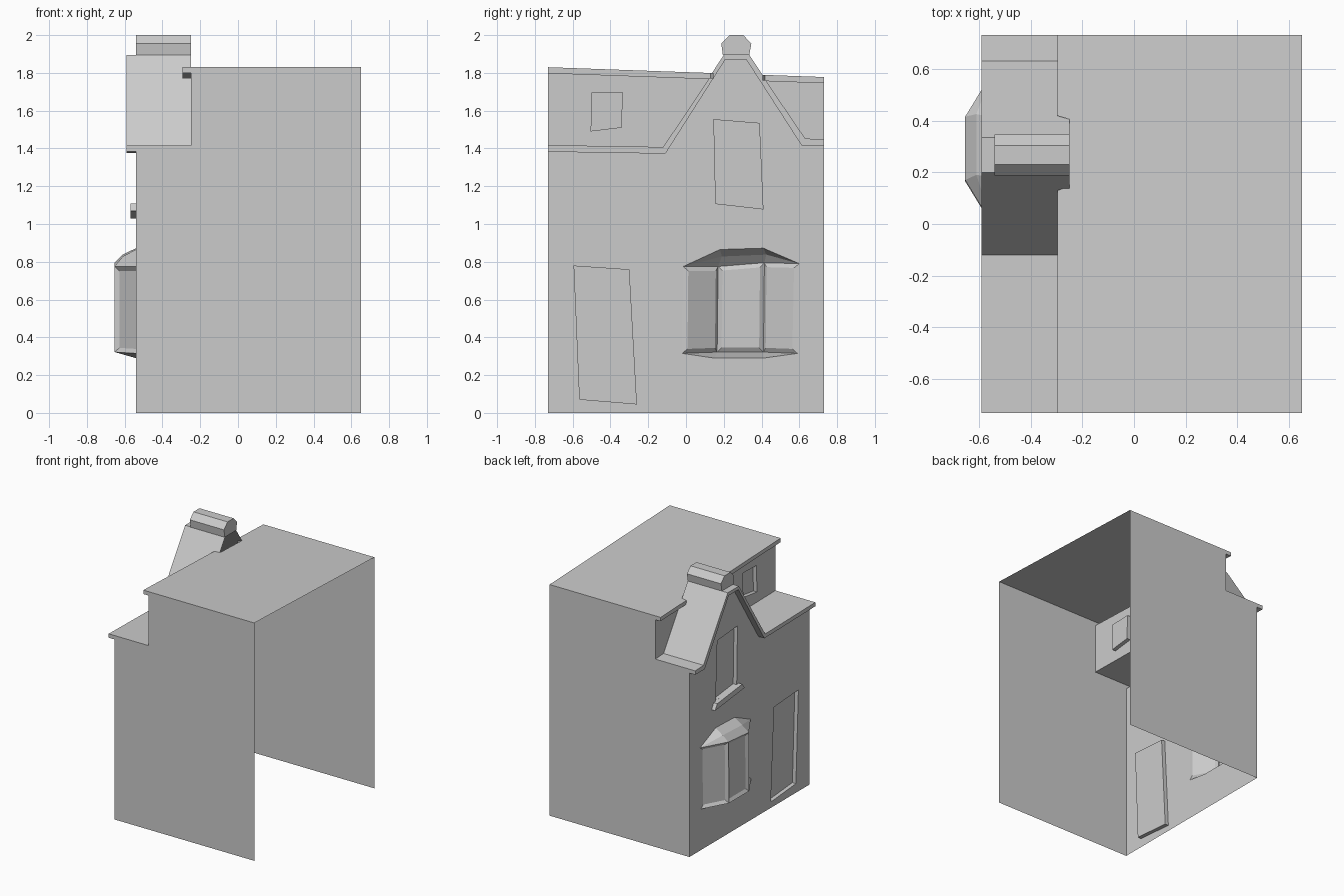
import bpy, bmesh
from mathutils import Vector

if "Cube" in bpy.data.objects:
    bpy.data.objects.remove(bpy.data.objects["Cube"])

FRONT, EAVE, BACK, REAR = -0.54, -0.59, -0.25, 0.65   # x planes
LIP, HALF = -0.295, 0.73


def finish(name, bm):
    me = bpy.data.meshes.new(name)
    bm.to_mesh(me)
    bm.free()
    ob = bpy.data.objects.new(name, me)
    bpy.context.collection.objects.link(ob)
    return ob


def shell(faces, ref, inward=False):
    """Flat faces from point lists, turned away from (or towards) ref."""
    bm = bmesh.new()
    for pts in faces:
        bm.faces.new([bm.verts.new(p) for p in pts])
    bmesh.ops.remove_doubles(bm, verts=bm.verts, dist=1e-4)
    bm.normal_update()
    for f in bm.faces:
        out = f.normal.dot(f.calc_center_median() - Vector(ref)) > 0
        if out == inward:
            f.normal_flip()
    bm.normal_update()
    return bm


def at(x, prof):
    return [(x, y, z) for y, z in prof]


def prism_faces(prof, x0, x1, ends):
    a, b = at(x0, prof), at(x1, prof)
    n = len(prof)
    sides = [[a[i], a[(i + 1) % n], b[(i + 1) % n], b[i]] for i in range(n)]
    return sides + [at(x, prof) for x in ends]


def centre(prof, x):
    n = len(prof)
    return (x, sum(p[0] for p in prof) / n, sum(p[1] for p in prof) / n)


def recess(name, prof, x, depth=0.03):
    finish(name, shell(prism_faces(prof, x, x + depth, [x + depth]),
                       centre(prof, x - 0.001), inward=True))


def wall(name, x, outline, holes):
    """Wall facing -x with openings."""
    bm = bmesh.new()
    for loop in [outline] + holes:
        vs = [bm.verts.new(p) for p in at(x, loop)]
        for i, v in enumerate(vs):
            bm.edges.new((v, vs[(i + 1) % len(vs)]))
    bmesh.ops.triangle_fill(bm, use_beauty=True, use_dissolve=False,
                            edges=bm.edges[:], normal=(-1, 0, 0))
    bm.normal_update()
    for f in bm.faces:
        if f.normal.x > 0:
            f.normal_flip()
    finish(name, bm)


def roof_z(y):
    return 1.83 - 0.052 * (y + HALF) / (2 * HALF)


# Crooked openings, as (y, z)
door = [(-.595, .78), (-.30, .76), (-.26, .045), (-.565, .07)]
gable_window = [(.145, 1.555), (.39, 1.535), (.41, 1.077), (.155, 1.106)]
attic_window = [(-.50, 1.695), (-.335, 1.70), (-.34, 1.51), (-.505, 1.49)]
bay_hole = [(-.015, .775), (.18, .865), (.41, .872), (.60, .79),
            (.59, .315), (.41, .29), (.15, .29), (-.02, .315)]

# Lower roof and gable: top and bottom edge of the eaves band
outer = [(-.73, 1.415), (-.12, 1.405), (.20, 1.895), (.335, 1.895), (.63, 1.45), (.73, 1.445)]
lower = [(-.73, 1.385), (-.11, 1.375), (.205, 1.87), (.322, 1.87), (.615, 1.415), (.73, 1.415)]
bm = bmesh.new()
rows = [[bm.verts.new(p) for p in at(x, prof)] for x, prof in
        ((BACK, outer), (EAVE, outer), (EAVE, lower), (FRONT, lower))]
for r, s in zip(rows, rows[1:]):
    for j in range(len(r) - 1):
        bm.faces.new((r[j], r[j + 1], s[j + 1], s[j]))
finish("gable_roof", bm)

# Front wall with door, window and bay
wall("front_wall", FRONT, [(-HALF, 0)] + lower + [(HALF, 0)],
     [door, gable_window, bay_hole])
recess("door", door, FRONT)
recess("gable_window", gable_window, FRONT)

# Set-back attic wall either side of the gable
t = 0.03
wall("attic_wall", BACK,
     [(-.73, 1.415), (-.12, 1.405), (.125, roof_z(.125) - t), (-.73, roof_z(-.73) - t)],
     [attic_window])
wall("attic_wall_short", BACK,
     [(.63, 1.45), (.73, 1.445), (.73, roof_z(.73) - t), (.42, roof_z(.42) - t)], [])
recess("attic_window", attic_window, BACK)

# Window sill
sill = [(.13, 1.109), (.435, 1.074), (.46, 1.03), (.10, 1.07)]
finish("window_sill", shell(prism_faces(sill, -.57, FRONT, [-.57]), centre(sill, -.55)))

# Ridge cap on the gable
cap = [(.195, 1.895), (.187, 1.955), (.23, 2.0), (.303, 2.0), (.346, 1.955), (.335, 1.895)]
finish("ridge_cap", shell(prism_faces(cap, FRONT, BACK, [FRONT, BACK]), centre(cap, -.4)))

# Main roof sheet and its overhanging lips
finish("main_roof", shell([[(BACK, -HALF, roof_z(-HALF)), (REAR, -HALF, roof_z(-HALF)),
                            (REAR, HALF, roof_z(HALF)), (BACK, HALF, roof_z(HALF))]], (0, 0, 0)))
for name, y0, y1, gx in (("roof_lip_long", -HALF, .13, .145), ("roof_lip_short", HALF, .418, .405)):
    def end(y, x):
        return (x, y, roof_z(y)), (x, y, roof_z(y) - t)
    a, al = end(y0, LIP)
    b, bl = end(y1, LIP)
    c, cl = end(y0, BACK)
    d, dl = end(gx, BACK)
    finish(name, shell([[a, b, d, c], [a, b, bl, al], [al, bl, dl, cl], [b, bl, dl, d]],
                       (-.27, (y0 + y1) / 2, roof_z((y0 + y1) / 2) - t / 2)))

# Side walls, including the ends of the eaves
for name, y, zd in (("side_wall_near", -HALF, 1.415), ("side_wall_far", HALF, 1.445)):
    zr = roof_z(y)
    outline = [(FRONT, 0), (REAR, 0), (REAR, zr), (LIP, zr), (LIP, zr - t), (BACK, zr - t),
               (BACK, zd), (EAVE, zd), (EAVE, zd - t), (FRONT, zd - t)]
    finish(name, shell([[(x, y, z) for x, z in outline]], (0, 0, 1)))

# Bay window: eave ring, sill ring, bent roof, sloping underside
BAY = -.653
A, B, C, D = (FRONT, -.015, .775), (BAY, .17, .775), (BAY, .415, .795), (FRONT, .60, .79)
a, b, c, d = (FRONT, -.02, .315), (BAY, .165, .322), (BAY, .41, .322), (FRONT, .59, .315)
E, F = (FRONT, .18, .865), (FRONT, .41, .872)
G, H = (-.61, .19, .828), (-.61, .425, .838)
e, f = (FRONT, .15, .29), (FRONT, .41, .29)
bm = shell([[A, B, b, a], [B, C, c, b], [C, D, d, c],
            [B, C, H, G], [G, H, F, E], [A, B, G], [A, G, E], [C, D, H], [D, F, H],
            [a, b, e], [b, c, f, e], [c, d, f]], (FRONT + .02, .29, .55))
panes = [p for p in bm.faces if abs(p.normal.z) < .15]
bmesh.ops.inset_individual(bm, faces=panes, thickness=.023, depth=-.015, use_even_offset=True)
finish("bay_window", bm)
